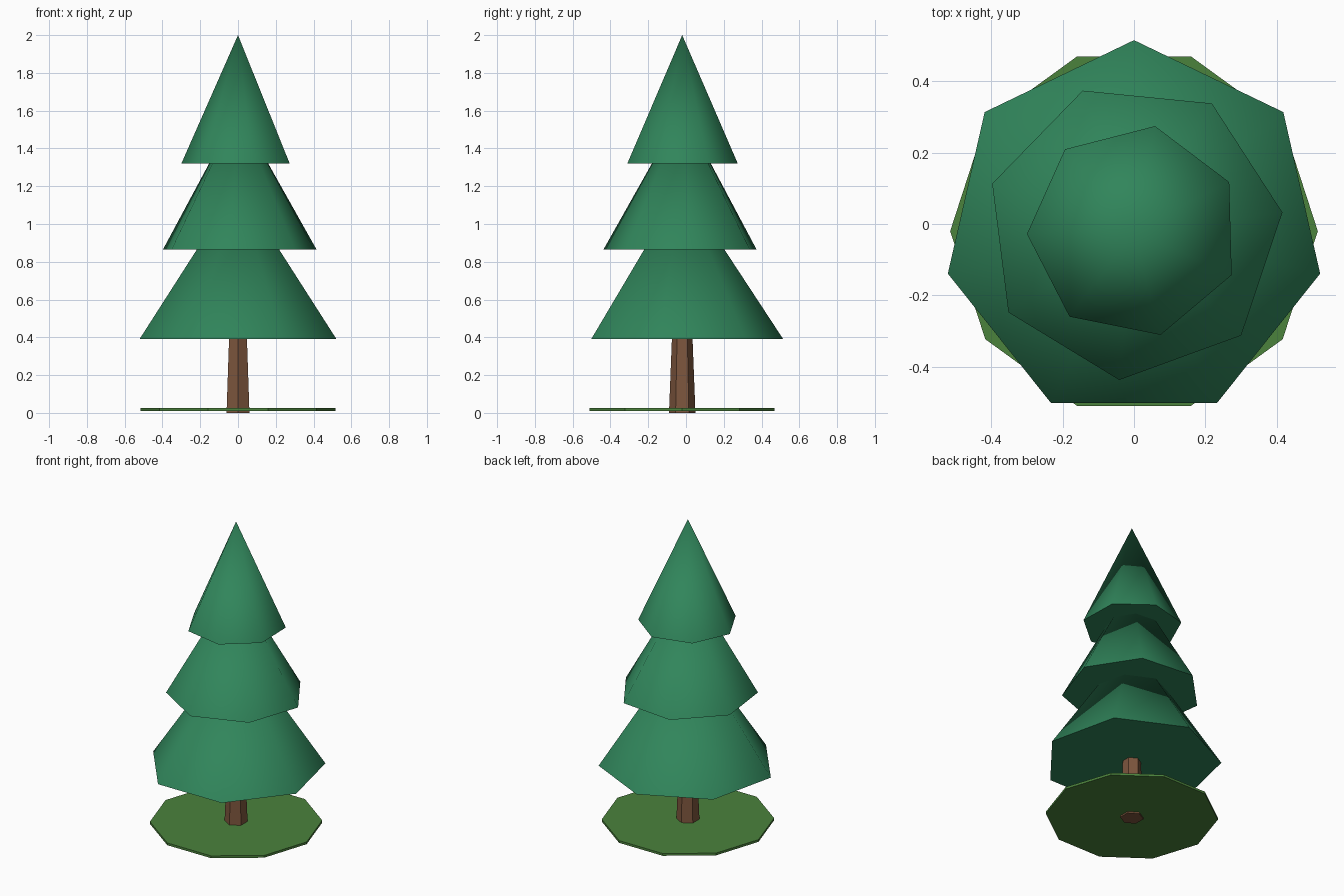
import bpy, math

if "Cube" in bpy.data.objects:
    bpy.data.objects.remove(bpy.data.objects["Cube"])

CY = -0.02  # the tree axis sits slightly forward


def material(name, rgb):
    m = bpy.data.materials.new(name)
    m.diffuse_color = (*rgb, 1)
    m.use_nodes = True
    m.node_tree.nodes["Principled BSDF"].inputs["Base Color"].default_value = m.diffuse_color
    return m


foliage = material("foliage green", (0.030, 0.235, 0.104))
bark = material("bark brown", (0.205, 0.092, 0.047))
grass = material("grass green", (0.070, 0.225, 0.045))


def cone(name, sides, r1, r2, z0, z1, first_angle, mat, smooth=False):
    """Capped cone or frustum; one corner points along first_angle (radians)."""
    # Blender's cone starts with a corner on +y
    bpy.ops.mesh.primitive_cone_add(
        vertices=sides, radius1=r1, radius2=r2, depth=z1 - z0,
        location=(0, CY, (z0 + z1) / 2),
        rotation=(0, 0, first_angle - math.pi / 2))
    ob = bpy.context.object
    ob.name = name
    ob.data.materials.append(mat)
    if smooth:
        bpy.ops.object.shade_smooth_by_angle(angle=math.radians(60))
    return ob


# Grass disc and tapered trunk
cone("grass_disc", 10, 0.515, 0.515, 0.01, 0.025, 0, grass)
cone("trunk", 6, 0.07, 0.052, 0.0, 0.46, math.pi / 2, bark)

# Three seven-sided foliage tiers, each turned a little further
tiers = [("lower_foliage", 0.535, 0.39, 1.205),
         ("middle_foliage", 0.419, 0.865, 1.605),
         ("top_foliage", 0.30, 1.32, 2.0)]
for i, (name, r, z0, z1) in enumerate(tiers):
    cone(name, 7, r, 0, z0, z1, math.pi / 2 + 0.35 * i, foliage, smooth=True)
